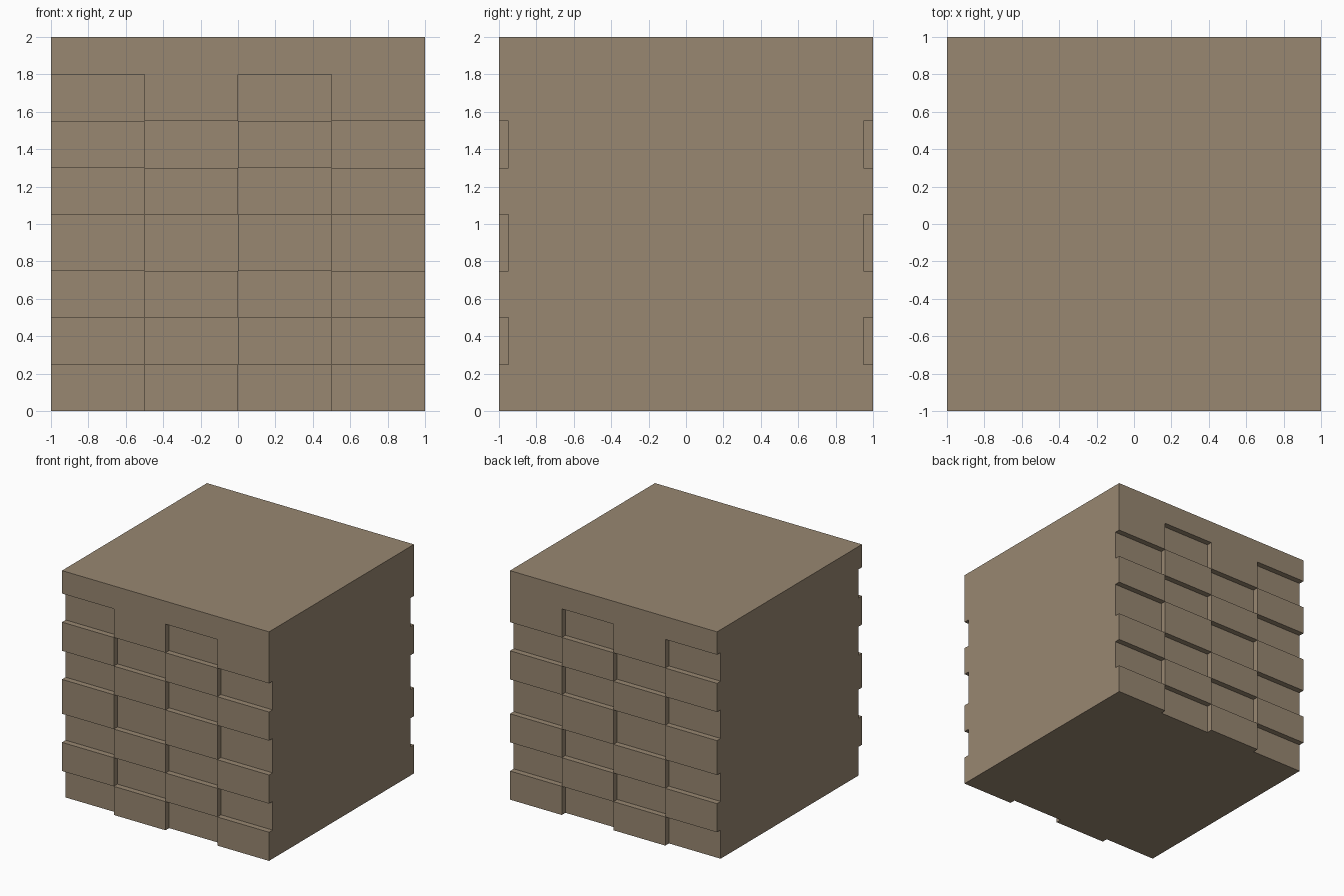
import bpy, bmesh

if "Cube" in bpy.data.objects:
    bpy.data.objects.remove(bpy.data.objects["Cube"])

# Cell boundaries: four columns, thin front/back layers, brick courses
GRID = (
    [-1.0, -0.5, 0.0, 0.5, 1.0],
    [-1.0, -0.95, 0.95, 1.0],
    [0.0, 0.25, 0.5, 0.75, 1.05, 1.3, 1.55, 1.8, 2.0],
)
SIZE = [len(g) - 1 for g in GRID]


def solid(cell):
    """Core and top band are filled; front and back layers are chequered."""
    if any(not 0 <= c < n for c, n in zip(cell, SIZE)):
        return False
    i, j, k = cell
    return j == 1 or k == SIZE[2] - 1 or (i + k) % 2 == 1


def add_face(bm, cell, axis, side):
    """Add the outward quad of a cell on one side of an axis."""
    b, c = (axis + 1) % 3, (axis + 2) % 3
    corners = [(0, 0), (1, 0), (1, 1), (0, 1)]
    if side == 0:
        corners.reverse()
    verts = []
    for u, v in corners:
        idx = list(cell)
        idx[axis] += side
        idx[b] += u
        idx[c] += v
        verts.append(bm.verts.new([GRID[a][idx[a]] for a in range(3)]))
    bm.faces.new(verts)


# Block with staggered bricks on front and back
bm = bmesh.new()
for i in range(SIZE[0]):
    for j in range(SIZE[1]):
        for k in range(SIZE[2]):
            if not solid((i, j, k)):
                continue
            for axis in range(3):
                for side in (0, 1):
                    near = [i, j, k]
                    near[axis] += 2 * side - 1
                    if not solid(near):
                        add_face(bm, (i, j, k), axis, side)
bmesh.ops.remove_doubles(bm, verts=bm.verts, dist=1e-4)
# Merge the flat areas
bmesh.ops.dissolve_limit(bm, angle_limit=0.01, verts=bm.verts, edges=bm.edges)

mesh = bpy.data.meshes.new("brick_block")
bm.to_mesh(mesh)
bm.free()
block = bpy.data.objects.new("brick_block", mesh)
bpy.context.collection.objects.link(block)

# Tan stone colour
stone = bpy.data.materials.new("stone")
stone.diffuse_color = (0.314, 0.242, 0.165, 1.0)
stone.use_nodes = True
stone.node_tree.nodes["Principled BSDF"].inputs["Base Color"].default_value = stone.diffuse_color
mesh.materials.append(stone)
